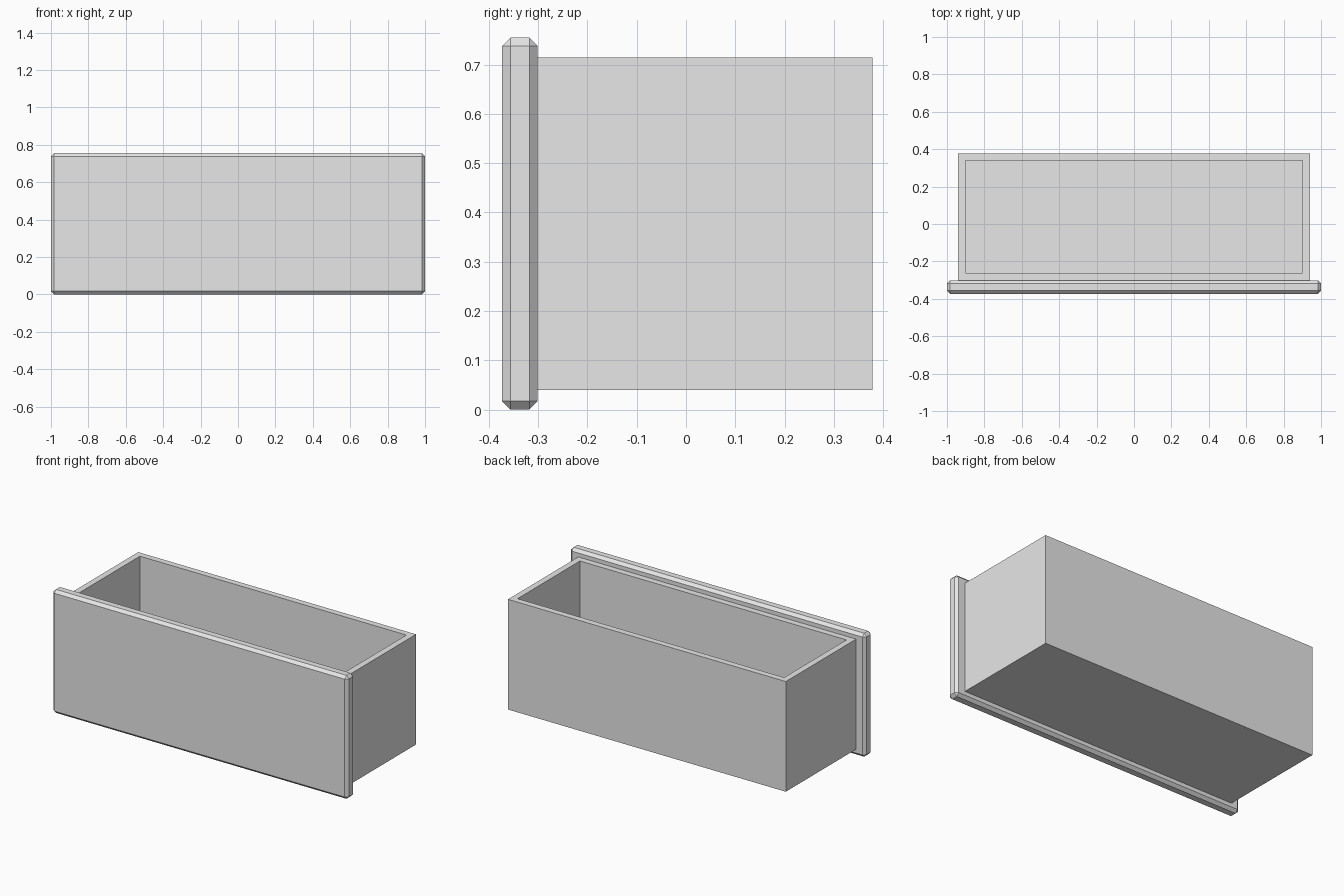
import bpy
import bmesh
from mathutils import Vector

cube = bpy.data.objects.get("Cube")
if cube:
    bpy.data.objects.remove(cube, do_unlink=True)

grey = bpy.data.materials.new("plain_grey")
grey.use_nodes = True
grey.diffuse_color = (0.8, 0.8, 0.8, 1)
grey.node_tree.nodes["Principled BSDF"].inputs["Base Color"].default_value = (0.8, 0.8, 0.8, 1)


def add_box(bm, low, high):
    """Add a box between two opposite corners."""
    low, high = Vector(low), Vector(high)
    verts = bmesh.ops.create_cube(bm, size=1)["verts"]
    bmesh.ops.scale(bm, vec=high - low, verts=verts)
    bmesh.ops.translate(bm, vec=(low + high) / 2, verts=verts)


def make_object(name, bm):
    mesh = bpy.data.meshes.new(name)
    bm.to_mesh(mesh)
    bm.free()
    mesh.materials.append(grey)
    obj = bpy.data.objects.new(name, mesh)
    bpy.context.collection.objects.link(obj)
    return obj


# Front panel with chamfered edges
bm = bmesh.new()
add_box(bm, (-1, -0.373, 0), (1, -0.301, 0.755))
bmesh.ops.bevel(bm, geom=bm.edges[:], offset=0.017, segments=1, affect='EDGES')
make_object("drawer_front", bm)

# Open tray: inset the top face and push it down to the floor
bm = bmesh.new()
add_box(bm, (-0.94, -0.301, 0.04), (0.94, 0.378, 0.714))
bm.normal_update()
top = max(bm.faces, key=lambda f: f.calc_center_median().z)
bmesh.ops.inset_region(bm, faces=[top], thickness=0.054)
well = bmesh.ops.extrude_discrete_faces(bm, faces=[top])["faces"][0]
bmesh.ops.translate(bm, vec=(0, 0, -0.62), verts=well.verts[:])
make_object("drawer_tray", bm)
